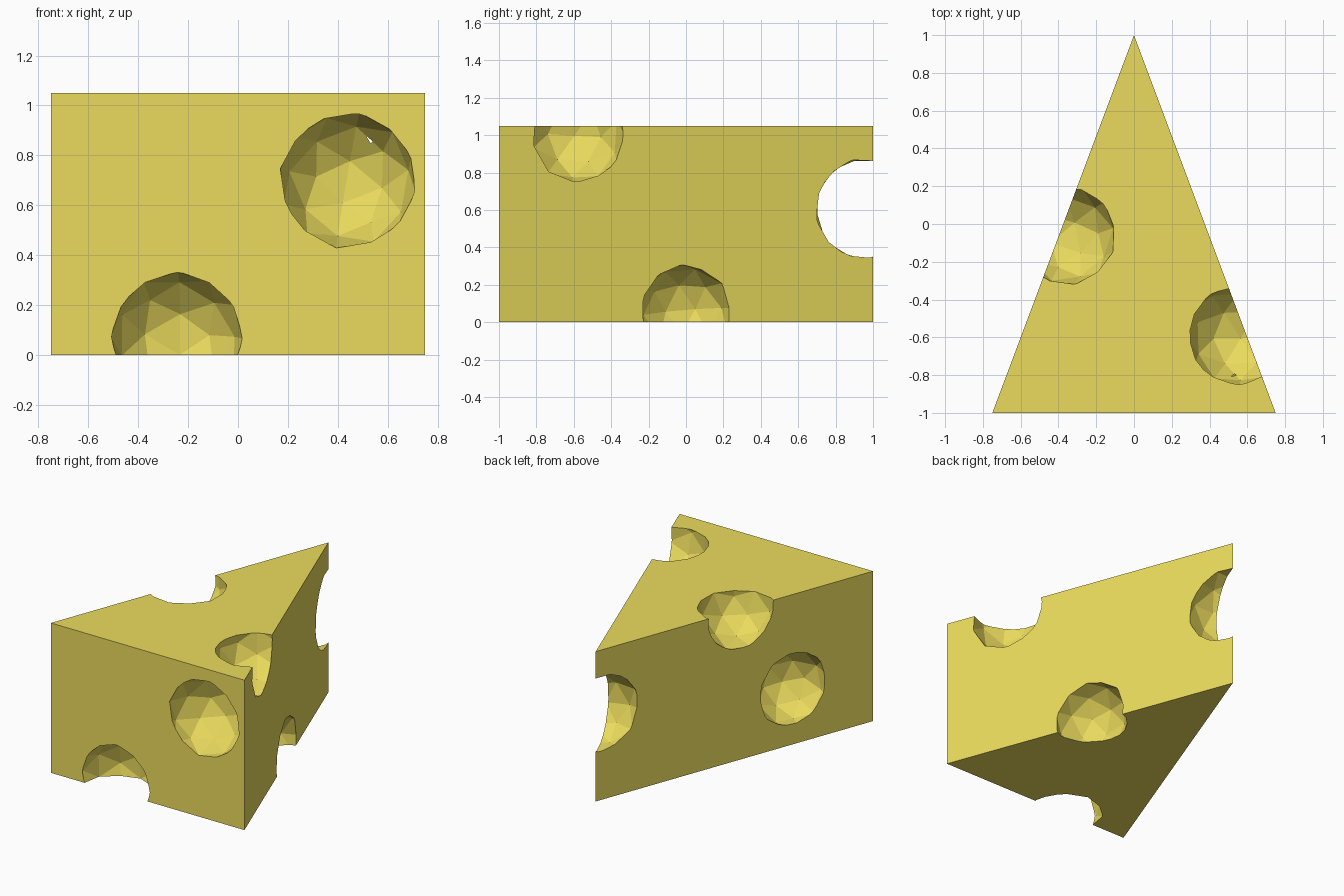
import bpy, bmesh
from math import radians
from mathutils import Matrix, Euler

if "Cube" in bpy.data.objects:
    bpy.data.objects.remove(bpy.data.objects["Cube"])

# Wedge body: triangular prism
bm = bmesh.new()
base = bm.faces.new([bm.verts.new(p) for p in ((-0.75, -1, 0), (0.75, -1, 0), (0, 1, 0))])
ext = bmesh.ops.extrude_face_region(bm, geom=[base])
top = [v for v in ext["geom"] if isinstance(v, bmesh.types.BMVert)]
bmesh.ops.translate(bm, verts=top, vec=(0, 0, 1.05))
bmesh.ops.recalc_face_normals(bm, faces=bm.faces[:])
mesh = bpy.data.meshes.new("cheese_wedge")
bm.to_mesh(mesh)
bm.free()
cheese = bpy.data.objects.new("cheese_wedge", mesh)
bpy.context.collection.objects.link(cheese)

mat = bpy.data.materials.new("cheese_yellow")
mat.diffuse_color = (0.83, 0.71, 0.11, 1)
mat.use_nodes = True
mat.node_tree.nodes["Principled BSDF"].inputs["Base Color"].default_value = mat.diffuse_color
mesh.materials.append(mat)

# Faceted holes: centre, radius, tilt in degrees
holes = [
    ((0.44, -0.99, 0.70), 0.275, (20, 35, 10)),     # front face
    ((-0.245, -1.00, 0.07), 0.265, (60, 15, 20)),   # front bottom edge
    ((0.55, -0.59, 1.01), 0.27, (15, 25, 40)),      # right top edge
    ((-0.36, -0.06, 1.03), 0.265, (30, 10, 25)),    # left top edge
    ((0.375, 0.00, 0.05), 0.26, (5, 3, 7)),         # right bottom edge
    ((0.00, 0.935, 0.605), 0.272, (12, 0, 30)),     # tip
    ((-0.535, -0.42, 0.39), 0.26, (25, 40, 5)),     # left face
]
bpy.context.view_layer.objects.active = cheese
for i, (loc, radius, tilt) in enumerate(holes):
    bm = bmesh.new()
    m = Matrix.Translation(loc) @ Euler([radians(a) for a in tilt]).to_matrix().to_4x4()
    bmesh.ops.create_icosphere(bm, subdivisions=2, radius=radius, matrix=m)
    cm = bpy.data.meshes.new("hole_cutter")
    bm.to_mesh(cm)
    bm.free()
    cm.materials.append(mat)
    cutter = bpy.data.objects.new(f"hole_cutter_{i}", cm)
    cutter.hide_render = True
    bpy.context.collection.objects.link(cutter)
    mod = cheese.modifiers.new("hole", "BOOLEAN")
    mod.operation = "DIFFERENCE"
    mod.solver = "EXACT"
    mod.object = cutter
    bpy.ops.object.modifier_apply(modifier=mod.name)
    bpy.data.objects.remove(cutter)
